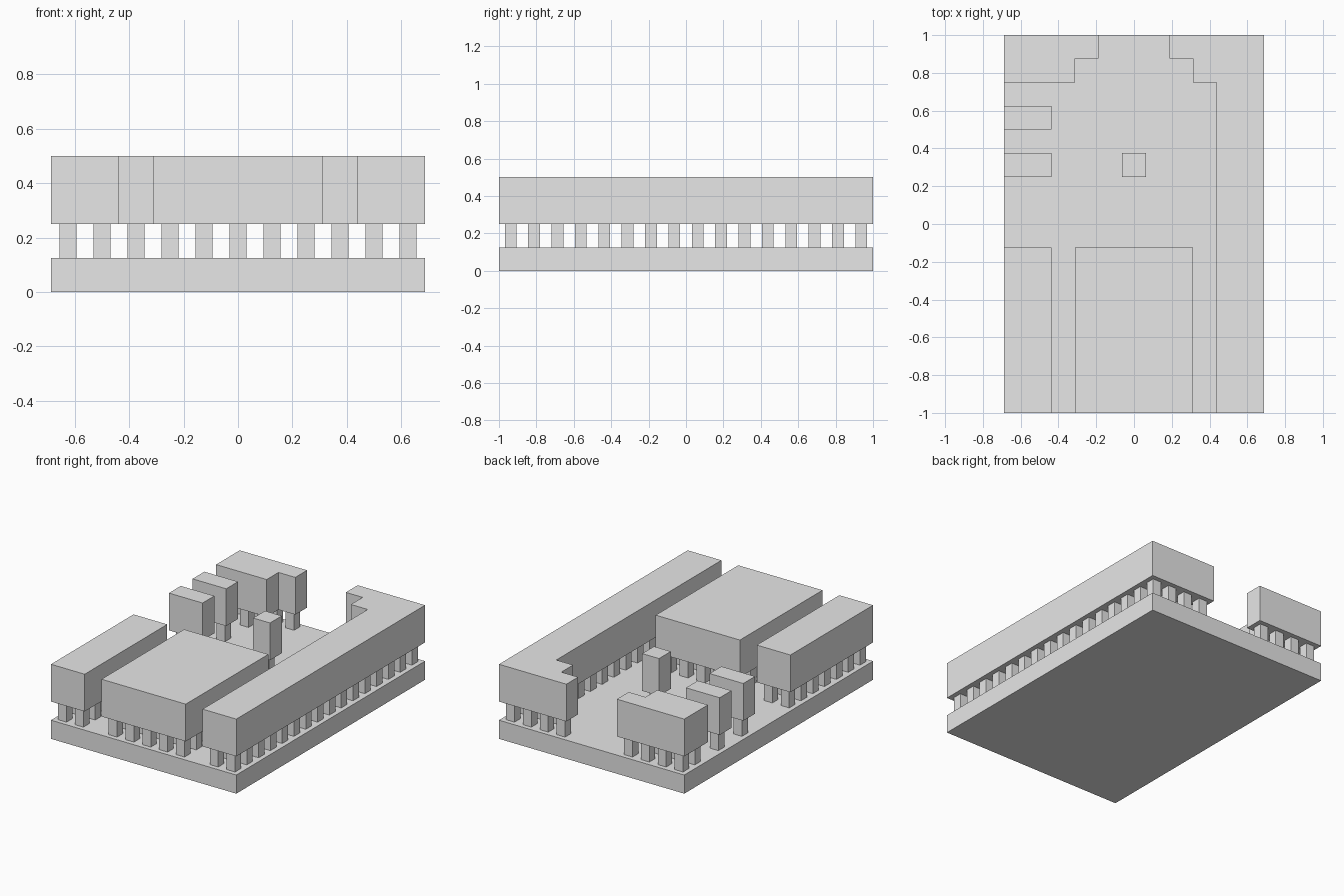
import bpy, bmesh

cube = bpy.data.objects.get("Cube")
if cube:
    bpy.data.objects.remove(cube, do_unlink=True)

CELL = 0.125          # module that all plan dimensions follow
COLS, ROWS = 11, 16   # plan size in modules
BASE_TOP, POST_TOP, BLOCK_TOP = CELL, 2 * CELL, 4 * CELL
POST = CELL / 2

grey = bpy.data.materials.new("plain grey")
grey.use_nodes = True
grey.diffuse_color = (0.8, 0.8, 0.8, 1)
grey.node_tree.nodes["Principled BSDF"].inputs["Base Color"].default_value = (0.8, 0.8, 0.8, 1)


def plan(col, row):
    """Module coordinates, counted from the front right corner, to x and y."""
    return (col - COLS / 2) * CELL, (row - ROWS / 2) * CELL


def add_prism(bm, outline, low, high):
    """Extrude a counter-clockwise plan outline from low to high."""
    face = bm.faces.new([bm.verts.new((*plan(c, r), low)) for c, r in outline])
    top = bmesh.ops.extrude_face_region(bm, geom=[face], use_keep_orig=True)["geom"]
    bmesh.ops.translate(bm, vec=(0, 0, high - low),
                        verts=[g for g in top if isinstance(g, bmesh.types.BMVert)])


def rect(c0, r0, c1, r1):
    return [(c0, r0), (c1, r0), (c1, r1), (c0, r1)]


def finish(name, bm):
    bmesh.ops.recalc_face_normals(bm, faces=bm.faces)
    mesh = bpy.data.meshes.new(name)
    bm.to_mesh(mesh)
    bm.free()
    mesh.materials.append(grey)
    bpy.context.collection.objects.link(bpy.data.objects.new(name, mesh))


def prism(name, outline, low, high):
    bm = bmesh.new()
    add_prism(bm, outline, low, high)
    finish(name, bm)


def inside(col, row, outline):
    """Even-odd test of a plan point against an outline."""
    hit = False
    for (c0, r0), (c1, r1) in zip(outline, outline[1:] + outline[:1]):
        if (r0 > row) != (r1 > row) and col < c0 + (row - r0) * (c1 - c0) / (r1 - r0):
            hit = not hit
    return hit


# Base slab
prism("base_slab", rect(0, 0, COLS, ROWS), 0, BASE_TOP)

# Raised blocks, with stepped outlines at the two back corners
blocks = {
    "left_long_block": [(9, 0), (11, 0), (11, 16), (7, 16), (7, 15), (8, 15), (8, 14), (9, 14)],
    "back_right_block": [(0, 14), (3, 14), (3, 15), (4, 15), (4, 16), (0, 16)],
    "front_right_block": rect(0, 0, 2, 7),
    "front_centre_block": rect(3, 0, 8, 7),
    "right_bar_front": rect(0, 10, 2, 11),
    "right_bar_back": rect(0, 12, 2, 13),
    "centre_pillar_block": rect(5, 10, 6, 11),
}

# One square post stands under every module of each block
for name, outline in blocks.items():
    prism(name, outline, POST_TOP, BLOCK_TOP)
    bm = bmesh.new()
    margin = (1 - POST / CELL) / 2
    for col in range(COLS):
        for row in range(ROWS):
            if inside(col + 0.5, row + 0.5, outline):
                add_prism(bm, rect(col + margin, row + margin, col + 1 - margin, row + 1 - margin),
                          BASE_TOP, POST_TOP)
    finish(name + "_posts", bm)
